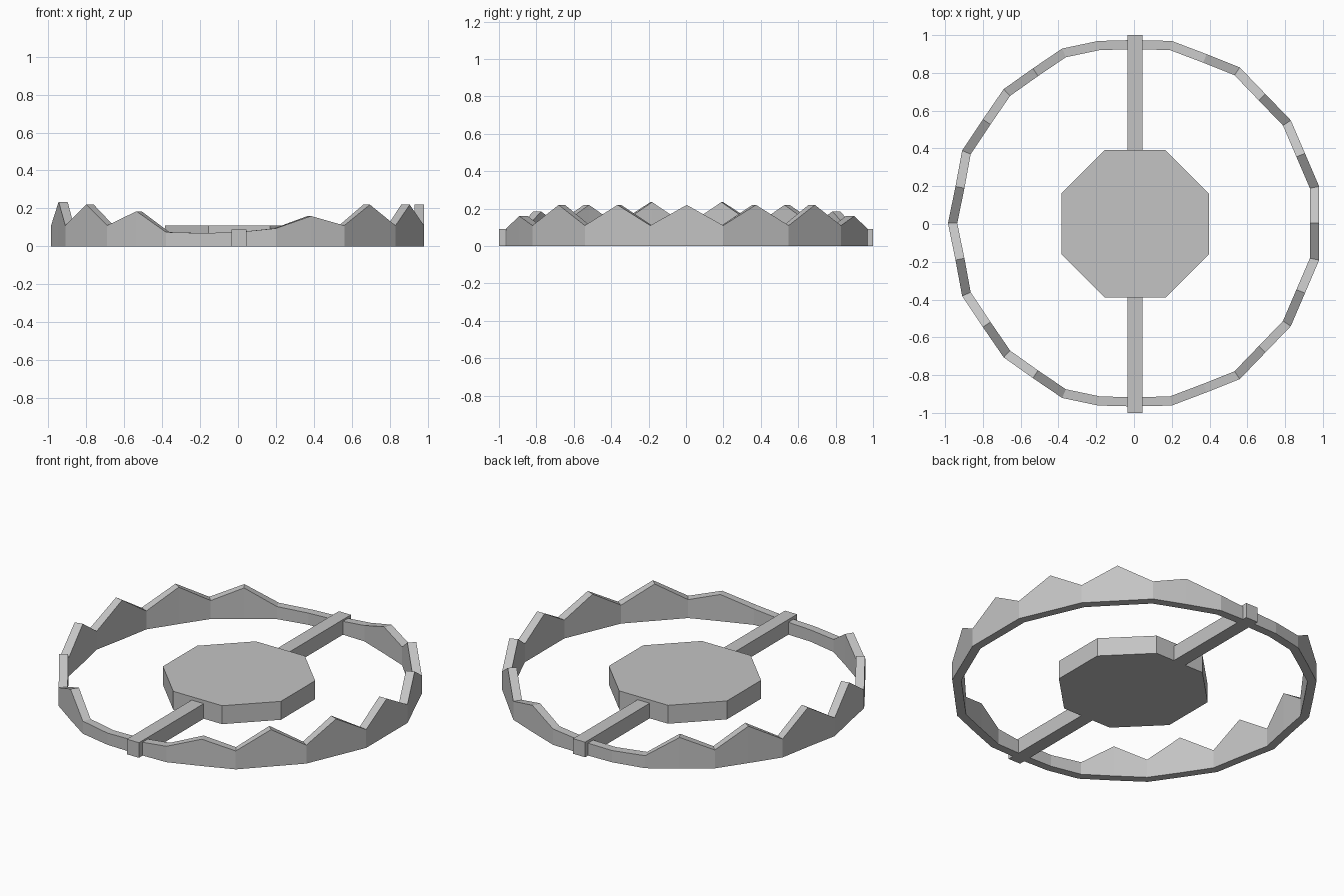
import bpy, bmesh, math

cube = bpy.data.objects.get("Cube")
if cube:
    bpy.data.objects.remove(cube, do_unlink=True)

steel = bpy.data.materials.new("grey steel")
steel.use_nodes = True
COLOUR = (0.55, 0.55, 0.55, 1)
steel.diffuse_color = COLOUR
steel.node_tree.nodes["Principled BSDF"].inputs["Base Color"].default_value = COLOUR


def finish(name, bm):
    bmesh.ops.recalc_face_normals(bm, faces=bm.faces)
    mesh = bpy.data.meshes.new(name)
    bm.to_mesh(mesh)
    bm.free()
    mesh.materials.append(steel)
    obj = bpy.data.objects.new(name, mesh)
    bpy.context.collection.objects.link(obj)
    return obj


def jaw(name, half):
    """Toothed half ring: (x, y, top) points from the middle to the hinge, mirrored in y."""
    path = [(x, -y, z) for x, y, z in reversed(half[1:])] + half
    bm = bmesh.new()
    rings = []
    for x, y, top in path:
        section = [(1, 0), (1, top), (0.95, top), (0.95, 0)]
        rings.append([bm.verts.new((x * s, y * s, z)) for s, z in section])
    for a, b in zip(rings, rings[1:]):
        for i in range(4):
            j = (i + 1) % 4
            bm.faces.new((a[i], a[j], b[j], b[i]))
    bm.faces.new(rings[0])
    bm.faces.new(rings[-1])
    finish(name, bm).location.y = 0.004


# Jaws: alternating valleys and tooth tips
hinge = (0, 0.97, 0.075)
jaw("left_jaw", [(0.98, 0, 0.22), (0.98, 0.195, 0.11), (0.905, 0.37, 0.22),
                 (0.83, 0.545, 0.11), (0.695, 0.685, 0.22), (0.56, 0.825, 0.11),
                 (0.385, 0.895, 0.16), (0.2, 0.965, 0.095), hinge])
jaw("right_jaw", [(-0.985, 0, 0.11), (-0.945, 0.195, 0.235), (-0.91, 0.385, 0.11),
                  (-0.8, 0.55, 0.22), (-0.69, 0.71, 0.11), (-0.535, 0.82, 0.185),
                  (-0.38, 0.925, 0.075), (-0.19, 0.965, 0.07), hinge])

# Eight-sided pressure plate
bm = bmesh.new()
bmesh.ops.create_cone(bm, cap_ends=True, segments=8, radius1=0.422, radius2=0.422, depth=0.11)
plate = finish("pressure_plate", bm)
plate.rotation_euler.z = math.radians(22.5)
plate.location = (0.006, 0.001, 0.055)

# Cross bar carrying the plate and the hinges
bm = bmesh.new()
bmesh.ops.create_cube(bm, size=1)
bar = finish("cross_bar", bm)
bar.scale = (0.08, 2, 0.09)
bar.location = (0.006, 0, 0.045)
